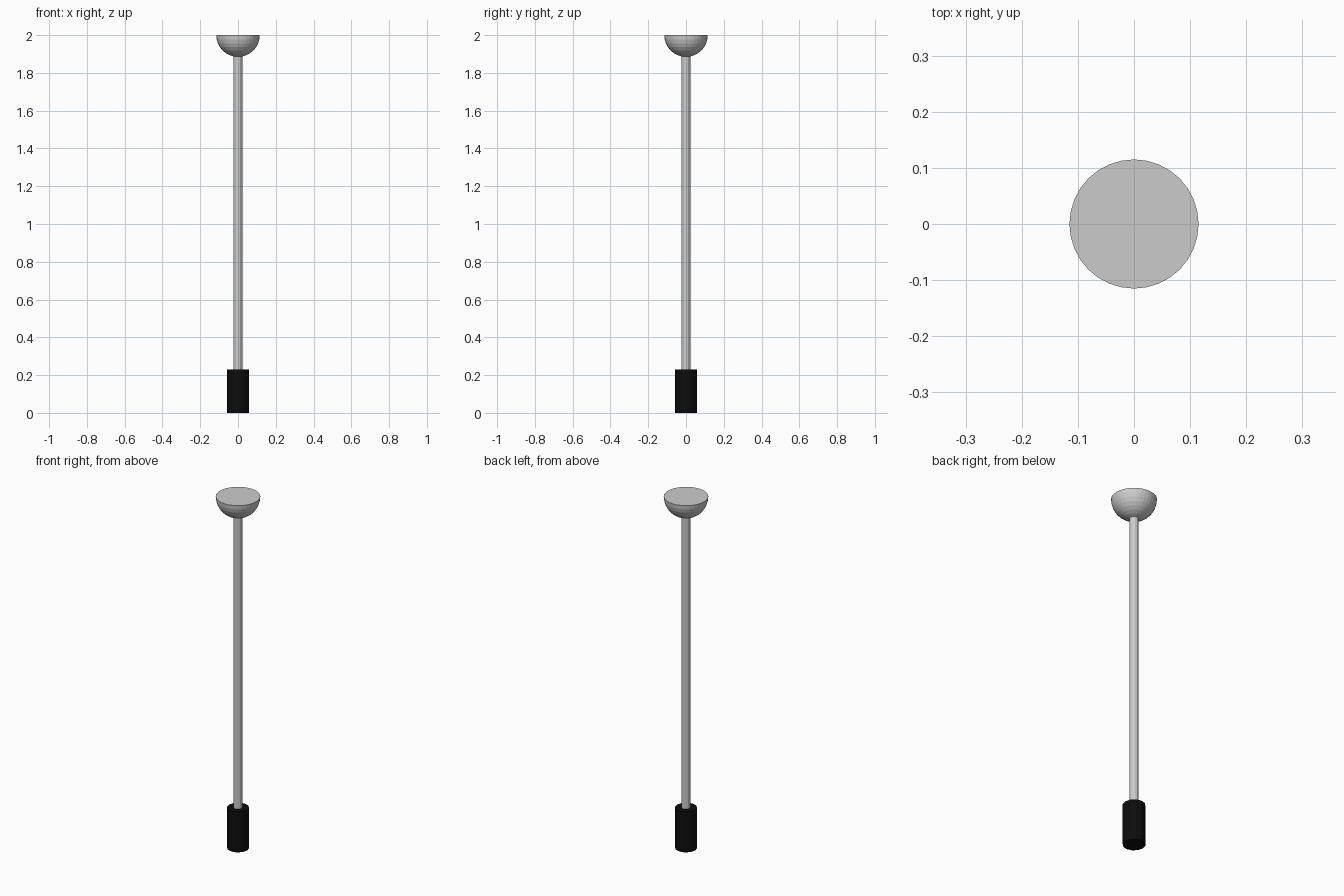
import bpy, bmesh, math

if "Cube" in bpy.data.objects:
    bpy.data.objects.remove(bpy.data.objects["Cube"])

R = 0.115  # bowl radius
TOP = 2.0

def cylinder(name, radius, z0, z1, sides):
    bpy.ops.mesh.primitive_cylinder_add(vertices=sides, radius=radius, depth=z1 - z0,
                                        location=(0, 0, (z0 + z1) / 2))
    ob = bpy.context.object
    ob.name = name
    return ob

# dark grip at the bottom
grip = cylinder("grip", R / 2, 0, 2 * R, 12)
black = bpy.data.materials.new("black")
black.diffuse_color = (0.004, 0.004, 0.004, 1)
black.use_nodes = True
black.node_tree.nodes["Principled BSDF"].inputs["Base Color"].default_value = black.diffuse_color
grip.data.materials.append(black)

# long thin shaft
cylinder("shaft", 0.023, 2 * R, TOP - R + 0.004, 12)

# half-sphere head, flat side up and closed
bpy.ops.mesh.primitive_uv_sphere_add(segments=32, ring_count=16, radius=R, location=(0, 0, TOP))
head = bpy.context.object
head.name = "head"
bm = bmesh.new()
bm.from_mesh(head.data)
bmesh.ops.delete(bm, geom=[v for v in bm.verts if v.co.z > 1e-4], context='VERTS')
bmesh.ops.holes_fill(bm, edges=[e for e in bm.edges if e.is_boundary], sides=0)
bmesh.ops.recalc_face_normals(bm, faces=bm.faces)
bm.to_mesh(head.data)
bm.free()
